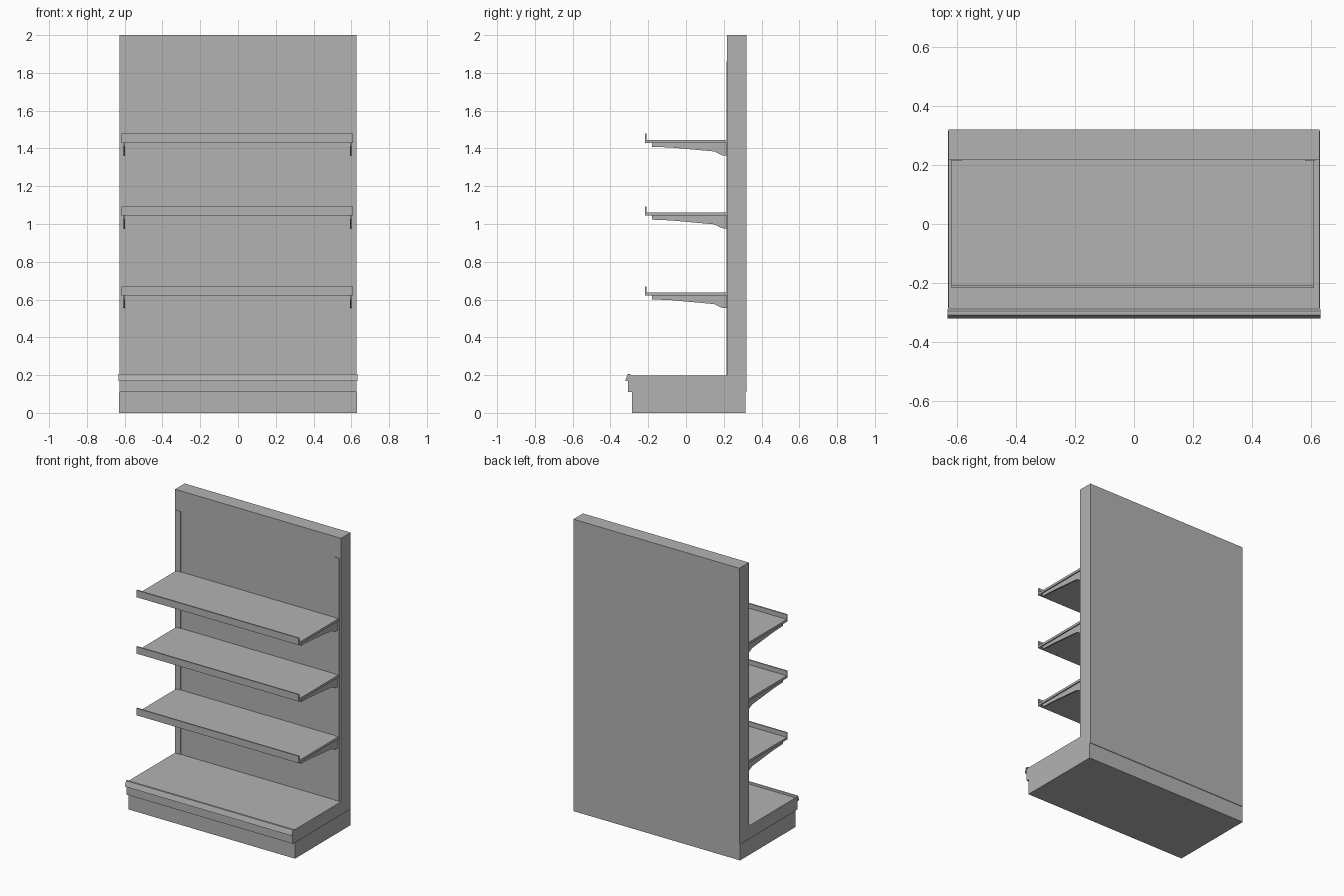
import bpy
import bmesh

cube = bpy.data.objects.get("Cube")
if cube:
    bpy.data.objects.remove(cube, do_unlink=True)

# Single painted-metal colour
grey = bpy.data.materials.new("grey metal")
grey.use_nodes = True
colour = (0.45, 0.45, 0.45, 1)
grey.diffuse_color = colour
grey.node_tree.nodes["Principled BSDF"].inputs["Base Color"].default_value = colour


def extrude(name, profile, x0, x1):
    """Extrude a closed (y, z) profile along x."""
    bm = bmesh.new()
    face = bm.faces.new([bm.verts.new((x0, y, z)) for y, z in profile])
    result = bmesh.ops.extrude_face_region(bm, geom=[face])
    verts = [v for v in result["geom"] if isinstance(v, bmesh.types.BMVert)]
    bmesh.ops.translate(bm, verts=verts, vec=(x1 - x0, 0, 0))
    bmesh.ops.recalc_face_normals(bm, faces=bm.faces)
    mesh = bpy.data.meshes.new(name)
    bm.to_mesh(mesh)
    bm.free()
    mesh.materials.append(grey)
    obj = bpy.data.objects.new(name, mesh)
    bpy.context.collection.objects.link(obj)
    return obj


def box(name, x0, x1, y0, y1, z0, z1):
    return extrude(name, [(y0, z0), (y1, z0), (y1, z1), (y0, z1)], x0, x1)


# Back wall and base
box("back_panel", -0.628, 0.628, 0.217, 0.32, 0.11, 2.0)
box("plinth", -0.631, 0.631, -0.285, 0.316, 0.0, 0.11)
box("base_deck", -0.628, 0.628, -0.307, 0.217, 0.11, 0.197)

# Slanted ticket rail along the front of the base
extrude("base_rail", [(-0.321, 0.17), (-0.307, 0.17), (-0.307, 0.195), (-0.288, 0.195),
                      (-0.288, 0.2), (-0.295, 0.205), (-0.309, 0.205)], -0.632, 0.632)

# Slim slotted uprights on the wall
for side, x in (("right", -0.602), ("left", 0.597)):
    box(side + "_upright", x - 0.018, x + 0.018, 0.214, 0.217, 0.197, 1.86)

# Shelves: tray with an upturned front lip, carried by two tapered brackets
for level, top in (("lower", 0.638), ("middle", 1.06), ("upper", 1.446)):
    extrude(level + "_shelf", [(-0.217, -0.016), (0.217, -0.016), (0.217, 0), (-0.208, 0),
                               (-0.208, 0.032), (-0.217, 0.032)], -0.618, 0.61).location.z = top
    for side, x in (("right", -0.602), ("left", 0.597)):
        bracket = extrude(f"{level}_{side}_bracket",
                          [(-0.18, -0.016), (-0.18, -0.037), (-0.08, -0.041), (0.15, -0.062),
                           (0.19, -0.082), (0.217, -0.084), (0.217, -0.016)],
                          x - 0.005, x + 0.005)
        bracket.location.z = top
